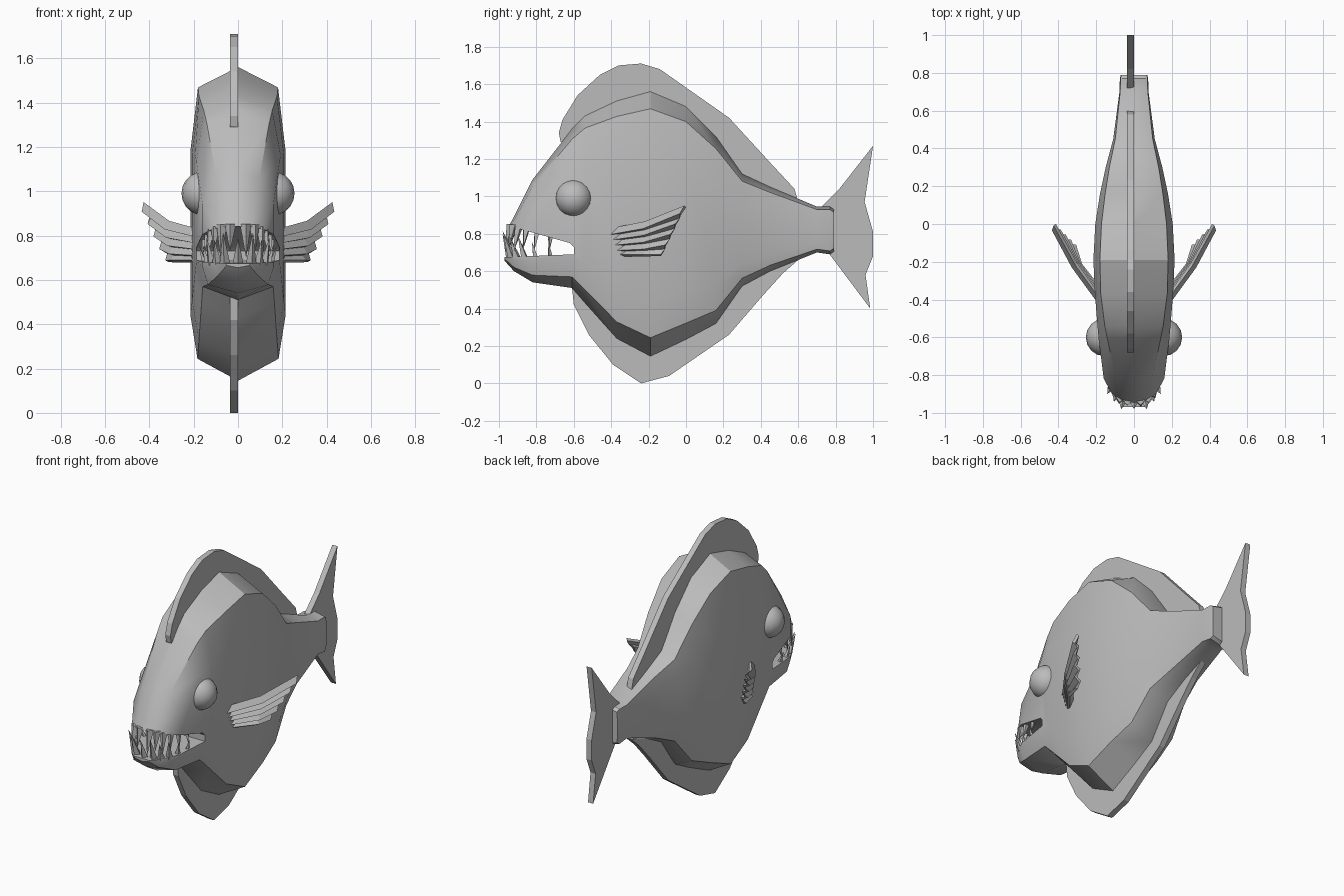
import bpy, bmesh, math
from mathutils import Vector

if "Cube" in bpy.data.objects:
    bpy.data.objects.remove(bpy.data.objects["Cube"])

grey = bpy.data.materials.new("plain_grey")
grey.diffuse_color = (0.5, 0.5, 0.5, 1)
grey.use_nodes = True
grey.node_tree.nodes["Principled BSDF"].inputs["Base Color"].default_value = grey.diffuse_color


def make(name, verts, faces, smooth=None):
    me = bpy.data.meshes.new(name)
    me.from_pydata([tuple(v) for v in verts], [], faces)
    bm = bmesh.new()
    bm.from_mesh(me)
    bmesh.ops.recalc_face_normals(bm, faces=bm.faces[:])
    bm.to_mesh(me)
    bm.free()
    me.materials.append(grey)
    ob = bpy.data.objects.new(name, me)
    bpy.context.collection.objects.link(ob)
    if smooth:
        smooth_by(ob, smooth)
    return ob


def activate(ob):
    bpy.ops.object.select_all(action='DESELECT')
    ob.select_set(True)
    bpy.context.view_layer.objects.active = ob


def smooth_by(ob, deg):
    activate(ob)
    bpy.ops.object.shade_smooth_by_angle(angle=math.radians(deg))


def plate(name, outline, x0, x1):
    """Extrude a (y, z) outline along x."""
    n = len(outline)
    verts = [(x, y, z) for x in (x0, x1) for y, z in outline]
    faces = [list(range(n)), list(range(n, 2 * n))]
    faces += [[i, (i + 1) % n, n + (i + 1) % n, n + i] for i in range(n)]
    return make(name, verts, faces)


# Body: slab-like sections (y, top, bottom, half width, shoulder ratio)
stations = [
    (-0.97, 0.80, 0.655, 0.06, 0.70), (-0.92, 0.89, 0.60, 0.105, 0.65),
    (-0.82, 1.09, 0.54, 0.16, 0.60), (-0.61, 1.36, 0.51, 0.187, 0.75),
    (-0.54, 1.43, 0.43, 0.193, 0.80), (-0.37, 1.51, 0.24, 0.207, 0.85),
    (-0.19, 1.56, 0.145, 0.215, 0.84), (0.0, 1.48, 0.235, 0.205, 0.84),
    (0.16, 1.32, 0.32, 0.18, 0.85), (0.30, 1.12, 0.52, 0.15, 0.87),
    (0.45, 1.05, 0.60, 0.11, 0.90), (0.70, 0.945, 0.70, 0.077, 0.95),
    (0.77, 0.945, 0.69, 0.075, 0.95), (0.79, 0.93, 0.705, 0.07, 0.95)]
verts, faces = [], []
for y, zt, zb, w, r in stations:
    h = zt - zb
    half = [(0, zt), (r * w, zt - 0.065 * h), (w, zt - 0.27 * h),
            (w, zb + 0.21 * h), (max(r, 0.85) * w, zb + 0.07 * h), (0, zb)]
    ring = half + [(-x, z) for x, z in half[-2:0:-1]]
    verts += [(x, y, z) for x, z in ring]
for s in range(len(stations) - 1):
    for i in range(10):
        j = (i + 1) % 10
        faces.append([s * 10 + i, s * 10 + j, s * 10 + 10 + j, s * 10 + 10 + i])
faces += [list(range(10)), list(range(len(verts) - 10, len(verts)))]
body = make("body", verts, faces)

# Open mouth cut through the head
cutter = plate("mouth_cutter", [(-1.1, 0.885), (-0.62, 0.75), (-0.60, 0.73),
                                (-0.60, 0.69), (-0.96, 0.675), (-1.1, 0.67)], -0.5, 0.5)
cutter.hide_render = True
mod = body.modifiers.new("mouth", 'BOOLEAN')
mod.operation, mod.solver, mod.object = 'DIFFERENCE', 'EXACT', cutter
activate(body)
bpy.ops.object.modifier_apply(modifier=mod.name)
bpy.data.objects.remove(cutter)
smooth_by(body, 32)

# Flat fins
plate("dorsal_fin", [
    (-0.67, 1.29), (-0.68, 1.34), (-0.66, 1.41), (-0.58, 1.54), (-0.46, 1.65),
    (-0.36, 1.70), (-0.24, 1.71), (-0.14, 1.68), (0.23, 1.42), (0.45, 1.18),
    (0.58, 1.04), (0.60, 0.97), (0.3, 1.05), (0, 1.35), (-0.2, 1.45),
    (-0.5, 1.35)], -0.036, 0)
plate("belly_fin", [
    (-0.61, 0.52), (-0.60, 0.42), (-0.52, 0.26), (-0.39, 0.10), (-0.24, 0),
    (-0.09, 0.04), (0.23, 0.26), (0.42, 0.48), (0.52, 0.59), (0.60, 0.66),
    (0.3, 0.6), (0, 0.35), (-0.2, 0.25), (-0.4, 0.4)], -0.036, 0)
plate("tail_fin", [
    (0.72, 0.94), (0.82, 1.04), (1.0, 1.27), (0.955, 0.97), (1.0, 0.81),
    (1.0, 0.68), (0.96, 0.58), (0.985, 0.40), (0.76, 0.70)], -0.036, 0)

# Eyes and pleated side fins, mirrored left and right
for side, label in ((1, "right"), (-1, "left")):
    bpy.ops.mesh.primitive_uv_sphere_add(segments=16, ring_count=10, radius=0.1,
                                         location=(side * 0.155, -0.60, 0.99))
    eye = bpy.context.object
    eye.name = label + "_eye"
    eye.data.materials.append(grey)
    smooth_by(eye, 40)

    rows = 10
    verts, faces = [], []
    for k in range(rows):
        t = k / (rows - 1)
        fold = 0.012 if k % 2 else -0.012
        line = [(0.17, -0.42 + 0.05 * t, 0.815 - 0.125 * t),
                (0.315 - 0.025 * t, -0.22, 0.855 - 0.165 * t),
                (0.43 - 0.12 * t, -0.01 - 0.12 * t, 0.94 - 0.25 * t)]
        for x, y, z in line:
            verts.append((side * (x + fold * 0.85), y - fold * 0.5, z - fold * 0.5))
    for k in range(rows - 1):
        for c in range(2):
            a = k * 3 + c
            faces.append([a, a + 1, a + 4, a + 3])
    fin = make(label + "_side_fin", verts, faces)
    mod = fin.modifiers.new("thickness", 'SOLIDIFY')
    mod.thickness, mod.offset = 0.018, 0
    activate(fin)
    bpy.ops.object.modifier_apply(modifier=mod.name)


# Teeth: four-sided spikes along each jaw
def teeth(name, count, upper):
    verts, faces = [], []
    for i in range(count):
        a = math.radians(-76 + 152 * i / (count - 1))
        s, c = math.sin(a), math.cos(a)
        x = 0.15 * math.copysign(abs(s) ** 0.7, s)
        y = -0.6 - 0.335 * c ** 0.7
        lip = 0.84 - 0.28 * (y + 0.94) if upper else 0.68
        length = 0.05 + 0.09 * c
        if i % 2:
            length *= 0.8
        r = 0.014 + 0.012 * c
        out = Vector((s * 0.6, -c, 0)).normalized()
        along = Vector((out.y, -out.x, 0))
        up = Vector((0, 0, -1 if upper else 1))
        base = Vector((x, y, lip)) - up * 0.015
        n = len(verts)
        verts += [base + out * r, base + along * r, base - out * r, base - along * r,
                  base + up * (length + 0.015) + out * (0.25 if upper else 0.4) * length]
        faces += [[n, n + 1, n + 2, n + 3]]
        faces += [[n + j, n + (j + 1) % 4, n + 4] for j in range(4)]
    return make(name, verts, faces)


teeth("upper_teeth", 12, True)
teeth("lower_teeth", 11, False)
